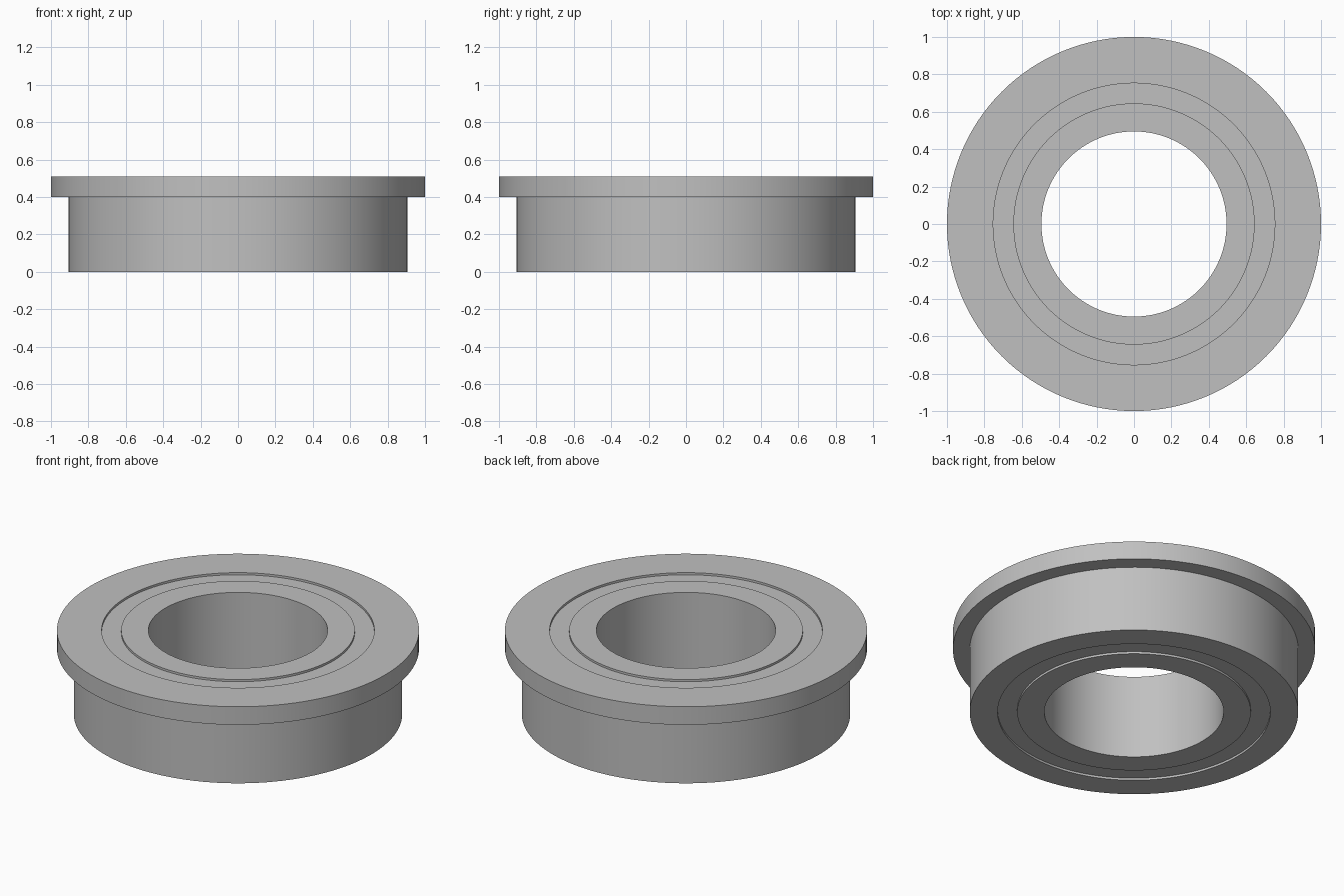
import bpy
import bmesh
import math

cube = bpy.data.objects.get("Cube")
if cube:
    bpy.data.objects.remove(cube, do_unlink=True)

SEGMENTS = 128
HEIGHT = 0.51
RECESS = 0.013

steel = bpy.data.materials.new("brushed steel grey")
steel.use_nodes = True
colour = (0.53, 0.53, 0.53, 1.0)
steel.diffuse_color = colour
steel.node_tree.nodes["Principled BSDF"].inputs["Base Color"].default_value = colour


def lathe(name, profile):
    """Revolve a closed (radius, height) profile around the z axis."""
    bm = bmesh.new()
    rings = []
    for i in range(SEGMENTS):
        a = math.tau * i / SEGMENTS
        rings.append([bm.verts.new((r * math.cos(a), r * math.sin(a), z))
                      for r, z in profile])
    n = len(profile)
    for i in range(SEGMENTS):
        here, there = rings[i], rings[(i + 1) % SEGMENTS]
        for j in range(n):
            k = (j + 1) % n
            bm.faces.new((here[j], there[j], there[k], here[k]))
    bmesh.ops.recalc_face_normals(bm, faces=bm.faces)
    mesh = bpy.data.meshes.new(name)
    bm.to_mesh(mesh)
    bm.free()
    mesh.materials.append(steel)
    obj = bpy.data.objects.new(name, mesh)
    bpy.context.collection.objects.link(obj)
    bpy.ops.object.select_all(action="DESELECT")
    obj.select_set(True)
    bpy.context.view_layer.objects.active = obj
    bpy.ops.object.shade_smooth_by_angle(angle=math.radians(30))
    return obj


def band(inner, outer, low, high):
    return [(inner, low), (outer, low), (outer, high), (inner, high)]


# Outer race with its flange at the top
lathe("flanged_outer_race", [(0.753, 0), (0.907, 0), (0.907, 0.4),
                             (1.0, 0.4), (1.0, HEIGHT), (0.753, HEIGHT)])

# Inner race around the bore
lathe("inner_race", band(0.495, 0.645, 0, HEIGHT))

# Shield closing the gap, slightly sunk on both sides
lathe("recessed_shield", band(0.645, 0.753, RECESS, HEIGHT - RECESS))
